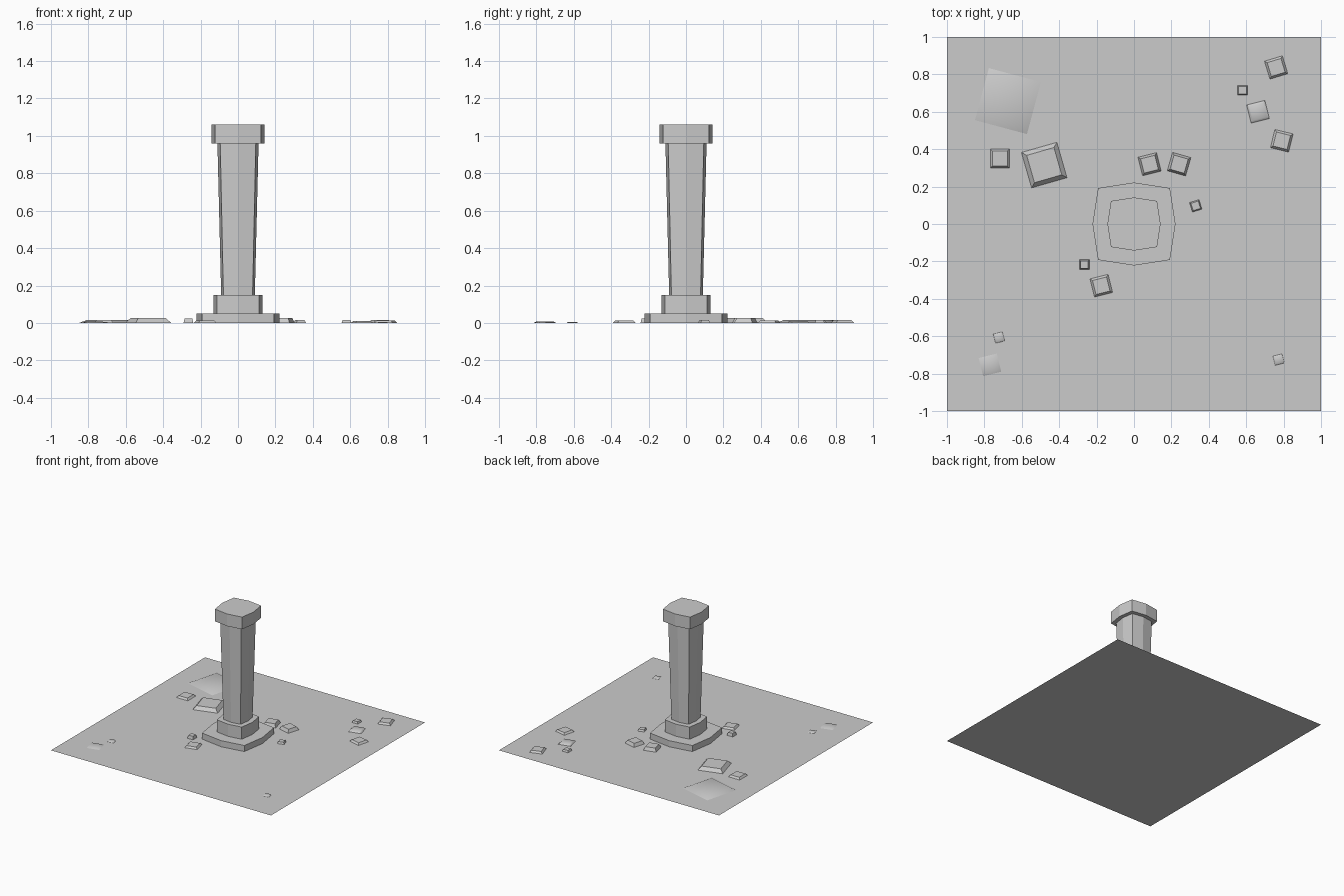
import bpy, bmesh
from math import radians, cos, sin

if "Cube" in bpy.data.objects:
    bpy.data.objects.remove(bpy.data.objects["Cube"])


def make_object(name, bm):
    bmesh.ops.recalc_face_normals(bm, faces=bm.faces)
    me = bpy.data.meshes.new(name)
    bm.to_mesh(me)
    bm.free()
    ob = bpy.data.objects.new(name, me)
    bpy.context.collection.objects.link(ob)
    return ob


def loft(name, rings, bottom=True):
    """Join rings of points, bottom to top, into a flat-faced solid."""
    bm = bmesh.new()
    loops = [[bm.verts.new(p) for p in ring] for ring in rings]
    n = len(loops[0])
    for lo, hi in zip(loops, loops[1:]):
        for i in range(n):
            j = (i + 1) % n
            bm.faces.new((lo[i], lo[j], hi[j], hi[i]))
    bm.faces.new(loops[-1])
    if bottom:
        bm.faces.new(loops[0][::-1])
    return make_object(name, bm)


def bulged_square(mid, corner, z):
    """Square whose side midpoints bulge outwards (8 sides)."""
    pts = []
    for k in range(4):
        c, s = cos(radians(90 * k)), sin(radians(90 * k))
        for x, y in ((mid, 0), (corner, corner)):
            pts.append((x * c - y * s, x * s + y * c, z))
    return pts


def square(cx, cy, side, angle, z):
    a, h = radians(angle), side / 2
    return [(cx + x * cos(a) - y * sin(a), cy + x * sin(a) + y * cos(a), z)
            for x, y in ((-h, -h), (h, -h), (h, h), (-h, h))]


# Ground slab
bm = bmesh.new()
bmesh.ops.create_grid(bm, x_segments=1, y_segments=1, size=1)
make_object("ground_sheet", bm)

# Pillar: (name, z0, mid0, corner0, z1, mid1, corner1)
for name, z0, m0, c0, z1, m1, c1 in (
    ("pillar_base", 0.0, 0.222, 0.192, 0.05, 0.222, 0.192),
    ("pillar_plinth", 0.05, 0.13, 0.113, 0.15, 0.13, 0.113),
    ("pillar_shaft", 0.15, 0.09, 0.078, 0.96, 0.11, 0.095),
    ("pillar_cap", 0.96, 0.142, 0.123, 1.06, 0.142, 0.123),
):
    loft(name, [bulged_square(m0, c0, z0), bulged_square(m1, c1, z1)])

# Low paving stones: x, y, side, angle, height
stones = [
    (-0.674, 0.657, 0.288, -15, 0.015),
    (-0.48, 0.315, 0.197, 16, 0.027),
    (-0.717, 0.35, 0.103, 0, 0.015),
    (0.083, 0.32, 0.102, 14, 0.027),
    (0.241, 0.32, 0.102, -16, 0.026),
    (0.33, 0.097, 0.053, 17, 0.015),
    (-0.265, -0.217, 0.052, 0, 0.025),
    (-0.175, -0.33, 0.1, 14, 0.014),
    (0.58, 0.715, 0.053, 0, 0.015),
    (0.76, 0.837, 0.1, 17, 0.015),
    (0.663, 0.6, 0.1, 14, 0.01),
    (0.79, 0.445, 0.1, -14, 0.014),
    (-0.722, -0.607, 0.05, 15, 0.005),
    (-0.77, -0.753, 0.1, 14, 0.007),
    (0.773, -0.725, 0.05, 14, 0.005),
]
for i, (x, y, side, angle, h) in enumerate(stones):
    ob = loft(f"stone_{i + 1}", [square(x, y, side, angle, 0),
                                 square(x, y, side * 0.77, angle, h)], bottom=False)
    # soft shading on the shallow slopes, crisp edges on the steep ones
    bpy.context.view_layer.objects.active = ob
    ob.select_set(True)
    bpy.ops.object.shade_smooth_by_angle(angle=radians(50))
    ob.select_set(False)
